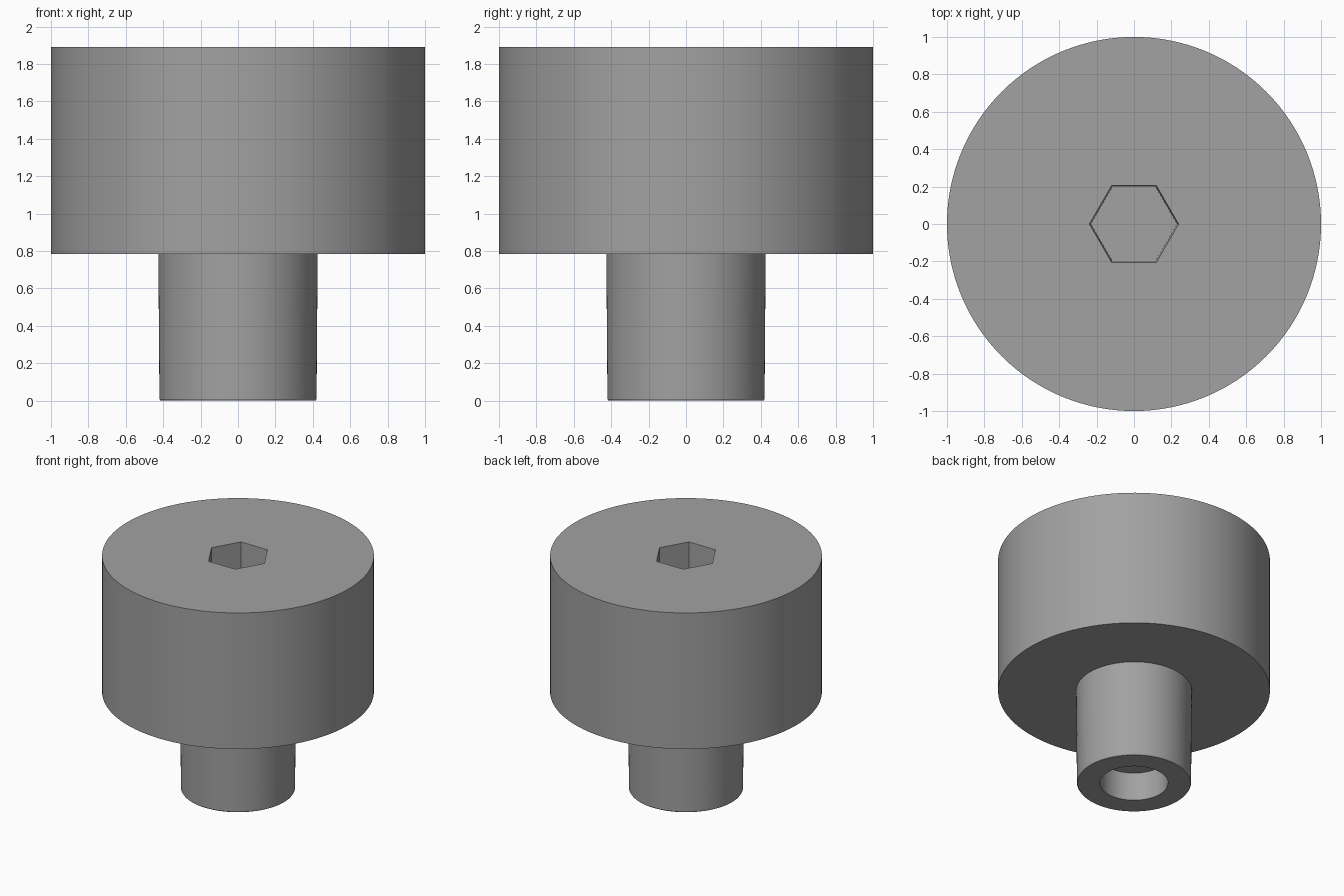
import bpy, bmesh, math

if "Cube" in bpy.data.objects:
    bpy.data.objects.remove(bpy.data.objects["Cube"])

SEGMENTS = 128

grey = bpy.data.materials.new("mid grey")
grey.diffuse_color = (0.36, 0.36, 0.36, 1)
grey.use_nodes = True
grey.node_tree.nodes["Principled BSDF"].inputs["Base Color"].default_value = grey.diffuse_color


def add_object(name, bm):
    bmesh.ops.recalc_face_normals(bm, faces=bm.faces)
    mesh = bpy.data.meshes.new(name)
    bm.to_mesh(mesh)
    bm.free()
    mesh.materials.append(grey)
    obj = bpy.data.objects.new(name, mesh)
    bpy.context.collection.objects.link(obj)
    return obj


def loft(name, profile, sides):
    """Stack rings of (radius, z) and cap both ends."""
    bm = bmesh.new()
    rings = []
    for r, z in profile:
        rings.append([bm.verts.new((r * math.cos(2 * math.pi * i / sides),
                                    r * math.sin(2 * math.pi * i / sides), z))
                      for i in range(sides)])
    for a, b in zip(rings, rings[1:]):
        for i in range(sides):
            j = (i + 1) % sides
            bm.faces.new((a[i], a[j], b[j], b[i]))
    bm.faces.new(rings[0])
    bm.faces.new(rings[-1])
    return add_object(name, bm)


# Wide head, slightly tapered stem and the blind round hole below
body = loft("knob_body", [
    (0.25, 0.23), (0.25, 0.0),      # round hole
    (0.415, 0.0), (0.42, 0.008),    # stem foot
    (0.426, 0.785),                 # stem top
    (1.0, 0.785), (1.0, 1.89),      # head
], SEGMENTS)

# Hexagonal key socket, narrowing a little towards its floor
cutter = loft("socket_cutter", [(0.23, 1.39), (0.238, 1.89), (0.238, 1.95)], 6)
cutter.hide_render = True

socket = body.modifiers.new("hex_socket", 'BOOLEAN')
socket.operation = 'DIFFERENCE'
socket.solver = 'EXACT'
socket.object = cutter

bpy.context.view_layer.objects.active = body
body.select_set(True)
bpy.ops.object.modifier_apply(modifier=socket.name)
bpy.data.objects.remove(cutter, do_unlink=True)
bpy.ops.object.shade_smooth_by_angle(angle=math.radians(30))
